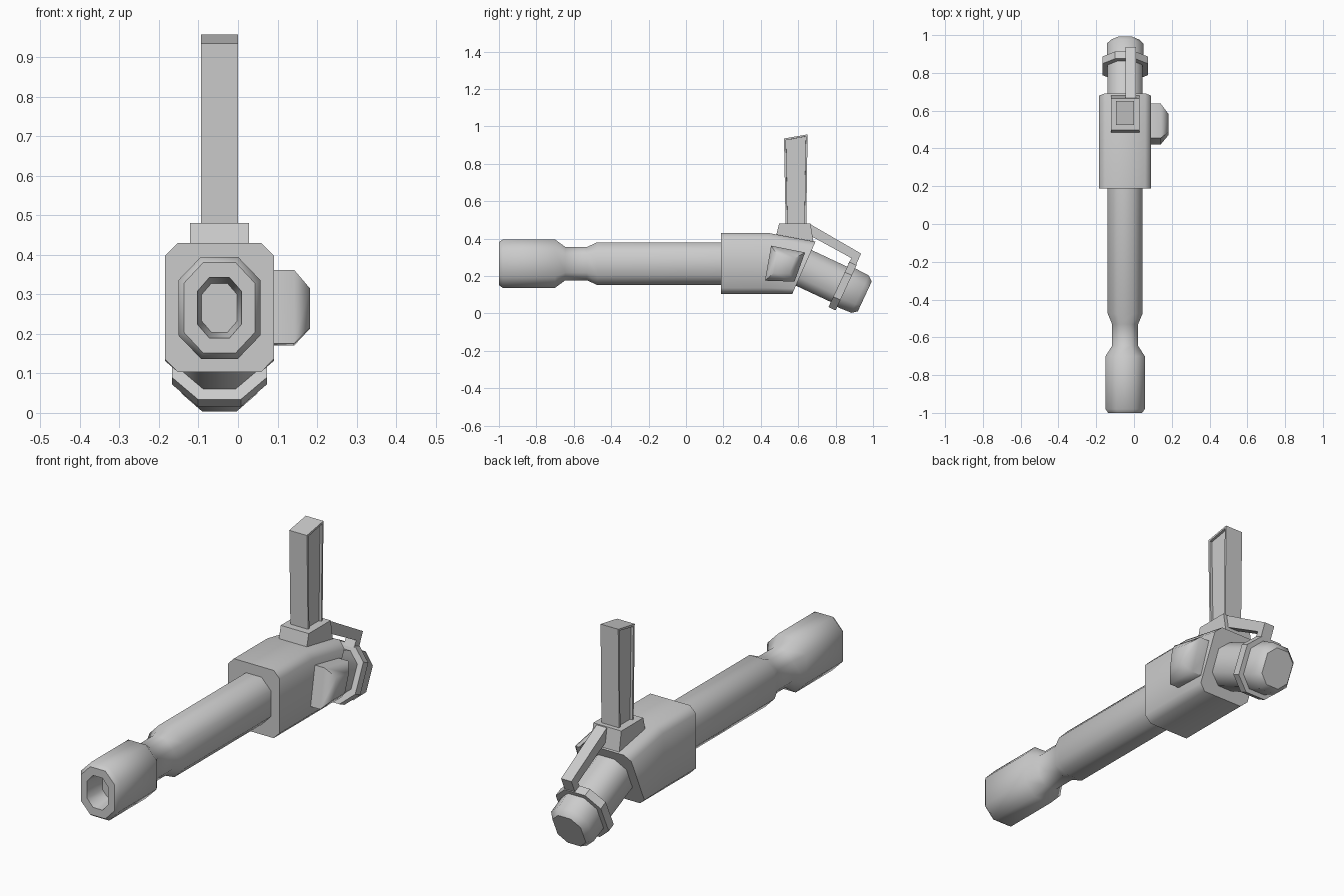
import bpy, bmesh, math
from mathutils import Vector

if "Cube" in bpy.data.objects:
    bpy.data.objects.remove(bpy.data.objects["Cube"])

CX = -0.047  # centre line of the hilt


def finish(name, bm, angle=None):
    bmesh.ops.recalc_face_normals(bm, faces=bm.faces)
    mesh = bpy.data.meshes.new(name)
    bm.to_mesh(mesh)
    bm.free()
    ob = bpy.data.objects.new(name, mesh)
    bpy.context.collection.objects.link(ob)
    if angle:
        bpy.ops.object.select_all(action='DESELECT')
        ob.select_set(True)
        bpy.context.view_layer.objects.active = ob
        bpy.ops.object.shade_smooth_by_angle(angle=math.radians(angle))
    return ob


def loft(name, rings, angle=None):
    """Skin a row of equal-length loops and cap both ends."""
    bm = bmesh.new()
    loops = [[bm.verts.new(p) for p in r] for r in rings]
    n = len(loops[0])
    for a, b in zip(loops, loops[1:]):
        for i in range(n):
            j = (i + 1) % n
            bm.faces.new((a[i], a[j], b[j], b[i]))
    bm.faces.new(loops[0])
    bm.faces.new(loops[-1])
    return finish(name, bm, angle)


def octagon(w, h, fw, fh):
    """Octagon outline: half sizes w, h and half flats fw, fh."""
    return [(fw, h), (w, fh), (w, -fh), (fw, -h),
            (-fw, -h), (-w, -fh), (-w, fh), (-fw, h)]


def tube(name, sections, origin, axis, up, angle=50):
    """Octagonal tube from (distance, half width, half height) sections."""
    o, a, u = Vector(origin), Vector(axis), Vector(up)
    rings = [[o + a * d + Vector((x, 0, 0)) + u * z
              for x, z in octagon(w, h, w * 0.45, h * 0.54)]
             for d, w, h in sections]
    return loft(name, rings, angle)


def prism(name, x0, x1, profile):
    return loft(name, [[(x, y, z) for y, z in profile] for x in (x0, x1)])


# Barrel with hollow muzzle, waist and long shaft
tube("barrel", [(-0.90, 0.045, 0.062), (-1.0, 0.056, 0.077), (-1.0, 0.090, 0.115),
                (-0.98, 0.104, 0.129), (-0.70, 0.104, 0.129), (-0.645, 0.069, 0.089),
                (-0.53, 0.069, 0.089), (-0.475, 0.092, 0.114), (0.25, 0.092, 0.114)],
     (CX, 0, 0.266), (0, 1, 0), (0, 0, 1))

# Housing: chamfered box with sloping top and slanted back face
rings = []
for y_top, y_bot, z_top in ((0.187, 0.187, 0.43), (0.44, 0.42, 0.43), (0.692, 0.568, 0.383)):
    ring = []
    for x, z in octagon(0.138, 0.5, 0.106, 0.4):
        t = z + 0.5
        ring.append((CX + x, y_bot + (y_top - y_bot) * t, 0.104 + (z_top - 0.104) * t))
    rings.append(ring)
loft("housing", rings, 50)

# Angled tail, its collar and end cap share one tilted axis
end, axis, up = (CX, 0.956, 0.091), (0, 0.906, -0.423), (0, 0.423, 0.906)
tube("tail_shaft", [(-0.42, 0.093, 0.104), (-0.13, 0.093, 0.104)], end, axis, up)
tube("tail_collar", [(-0.152, 0.12, 0.134), (-0.110, 0.12, 0.134)], end, axis, up, 30)
tube("tail_cap", [(-0.13, 0.096, 0.115), (-0.028, 0.096, 0.110), (0, 0.075, 0.088)],
     end, axis, up)

# Mount block and bent strap down to the collar
prism("mount_block", -0.121, 0.028, [(0.498, 0.48), (0.665, 0.48), (0.682, 0.38), (0.478, 0.40)])
prism("strap", -0.045, 0.01, [(0.64, 0.48), (0.668, 0.475), (0.936, 0.32), (0.905, 0.25),
                              (0.867, 0.265), (0.885, 0.295), (0.66, 0.418)])

# Upright post with a recessed panel on each side
bm = bmesh.new()
a, b = [[bm.verts.new((x, y, z)) for y, z in
         ((0.533, 0.46), (0.643, 0.46), (0.65, 0.957), (0.524, 0.935))] for x in (-0.094, 0.0)]
sides = [bm.faces.new(a), bm.faces.new(b)]
for i in range(4):
    j = (i + 1) % 4
    bm.faces.new((a[i], a[j], b[j], b[i]))
bmesh.ops.recalc_face_normals(bm, faces=bm.faces)
bmesh.ops.inset_individual(bm, faces=sides, thickness=0.014)
bmesh.ops.inset_individual(bm, faces=sides, thickness=0.0005, depth=-0.012)
finish("post", bm)

# Side button: skewed block with a domed top
outline = [(0.455, 0.362), (0.637, 0.326), (0.580, 0.170), (0.422, 0.175)]
mid = Vector((0.523, 0.262))
loft("side_button", [[(x, *(mid + (Vector(p) - mid) * s)) for p in outline]
                     for x, s in ((0.05, 1.0), (0.142, 1.0), (0.182, 0.53))], 60)
